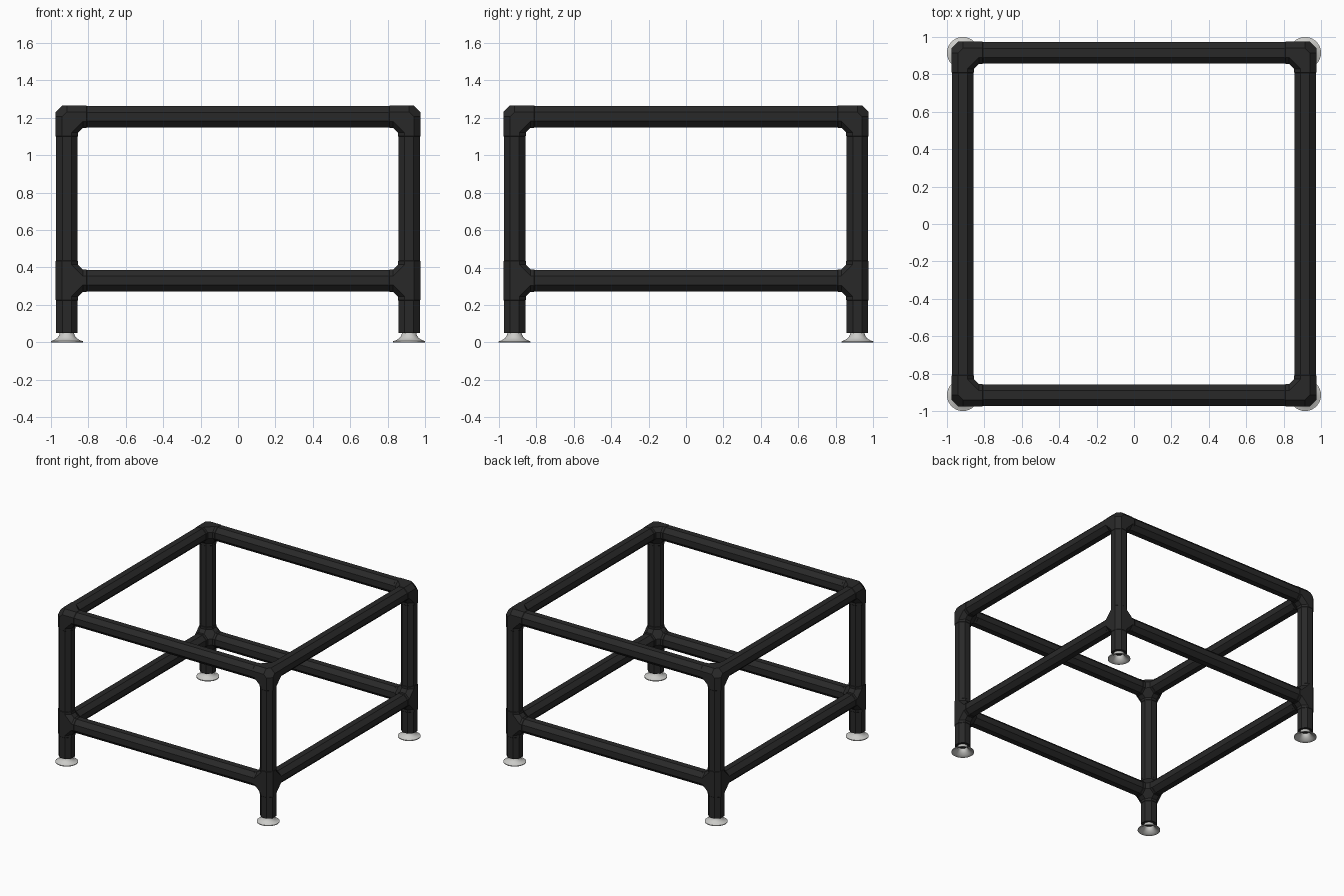
import bpy, bmesh, math
from mathutils import Vector

if "Cube" in bpy.data.objects:
    bpy.data.objects.remove(bpy.data.objects["Cube"])

LEG = 0.915        # leg axis offset from the centre
TOP, LOW = 1.206, 0.33
TUBE_R, FIT_R = 0.0575, 0.06   # distance to the flats
STUB = 0.108
LEG_END = 0.05
SIDES = 8


def make_material(name, rgb, rough):
    m = bpy.data.materials.new(name)
    m.use_nodes = True
    m.diffuse_color = (*rgb, 1)
    b = m.node_tree.nodes["Principled BSDF"]
    b.inputs["Base Color"].default_value = (*rgb, 1)
    b.inputs["Roughness"].default_value = rough
    return m


black = make_material("black_plastic", (0.022, 0.022, 0.022), 0.5)
grey = make_material("light_grey_rubber", (0.6, 0.6, 0.58), 0.5)


def finish(name, bm, mat):
    bmesh.ops.recalc_face_normals(bm, faces=bm.faces)
    me = bpy.data.meshes.new(name)
    bm.to_mesh(me)
    bm.free()
    me.materials.append(mat)
    ob = bpy.data.objects.new(name, me)
    bpy.context.collection.objects.link(ob)
    return ob


def ring(bm, centre, axis, flat):
    """Octagon of vertices around an axis, with flats facing the other axes."""
    rot = Vector((0, 0, 1)).rotation_difference(axis)
    r = flat / math.cos(math.pi / SIDES)
    angles = [(i + 0.5) * math.tau / SIDES for i in range(SIDES)]
    return [bm.verts.new(centre + rot @ Vector((r * math.cos(a), r * math.sin(a), 0)))
            for a in angles]


def add_tube(bm, start, end, flat, bevel=0.0):
    """Closed octagonal tube, with an optional chamfer at its far end."""
    axis = (end - start).normalized()
    rings = [ring(bm, start, axis, flat), ring(bm, end - axis * bevel, axis, flat)]
    if bevel:
        rings.append(ring(bm, end, axis, flat - bevel))
    for a, b in zip(rings, rings[1:]):
        for i in range(SIDES):
            j = (i + 1) % SIDES
            bm.faces.new((a[i], a[j], b[j], b[i]))
    bm.faces.new(rings[0][::-1])
    bm.faces.new(rings[-1])


def tube(name, start, end):
    bm = bmesh.new()
    add_tube(bm, Vector(start), Vector(end), TUBE_R)
    finish(name, bm, black)


def fitting(name, centre, directions):
    """Connector: hull core with filled inner corners, plus a stub per direction."""
    bm = bmesh.new()
    c = Vector(centre)
    core = []
    for d in directions:
        core += ring(bm, c, d, FIT_R) + ring(bm, c + d * 0.085, d, FIT_R)
    hull = bmesh.ops.convex_hull(bm, input=core)
    loose = {g for g in hull["geom_interior"] + hull["geom_unused"]
             if isinstance(g, bmesh.types.BMVert)}
    bmesh.ops.delete(bm, geom=list(loose), context='VERTS')
    bmesh.ops.dissolve_limit(bm, angle_limit=0.02, verts=bm.verts, edges=bm.edges)
    for d in directions:
        add_tube(bm, c + d * 0.05, c + d * STUB, FIT_R, 0.004)
    finish(name, bm, black)


def foot(name, x, y):
    """Flared cup, open underneath."""
    profile = [(0.036, 0.056), (0.042, 0.036), (0.052, 0.022), (0.068, 0.012),
               (0.085, 0.006), (0.085, 0.0), (0.078, 0.0), (0.062, 0.008),
               (0.046, 0.02), (0.034, 0.036), (0.03, 0.056)]
    bm = bmesh.new()
    verts = [bm.verts.new((x + r, y, z)) for r, z in profile]
    edges = [bm.edges.new(p) for p in zip(verts, verts[1:])]
    bmesh.ops.spin(bm, geom=verts + edges, cent=(x, y, 0), axis=(0, 0, 1),
                   angle=math.tau, steps=32)
    bmesh.ops.remove_doubles(bm, verts=bm.verts, dist=0.0002)
    ob = finish(name, bm, grey)
    bpy.ops.object.select_all(action='DESELECT')
    ob.select_set(True)
    bpy.context.view_layer.objects.active = ob
    bpy.ops.object.shade_smooth_by_angle(angle=math.radians(40))


# Legs, corner fittings and feet
UP = Vector((0, 0, 1))
for sx, xn in ((1, "left"), (-1, "right")):
    for sy, yn in ((-1, "front"), (1, "back")):
        where = f"{yn}_{xn}"
        x, y = sx * LEG, sy * LEG
        inward = [Vector((-sx, 0, 0)), Vector((0, -sy, 0))]
        tube(f"leg_{where}", (x, y, LEG_END), (x, y, TOP - 0.07))
        fitting(f"top_corner_{where}", (x, y, TOP), inward + [-UP])
        fitting(f"lower_joint_{where}", (x, y, LOW), inward + [UP, -UP])
        foot(f"foot_{where}", x, y)

# Upper and lower rails
SPAN = LEG - 0.07
for z, level in ((TOP, "upper"), (LOW, "lower")):
    for s, xn, yn in ((1, "left", "back"), (-1, "right", "front")):
        tube(f"{level}_rail_{yn}", (-SPAN, s * LEG, z), (SPAN, s * LEG, z))
        tube(f"{level}_rail_{xn}", (s * LEG, -SPAN, z), (s * LEG, SPAN, z))
